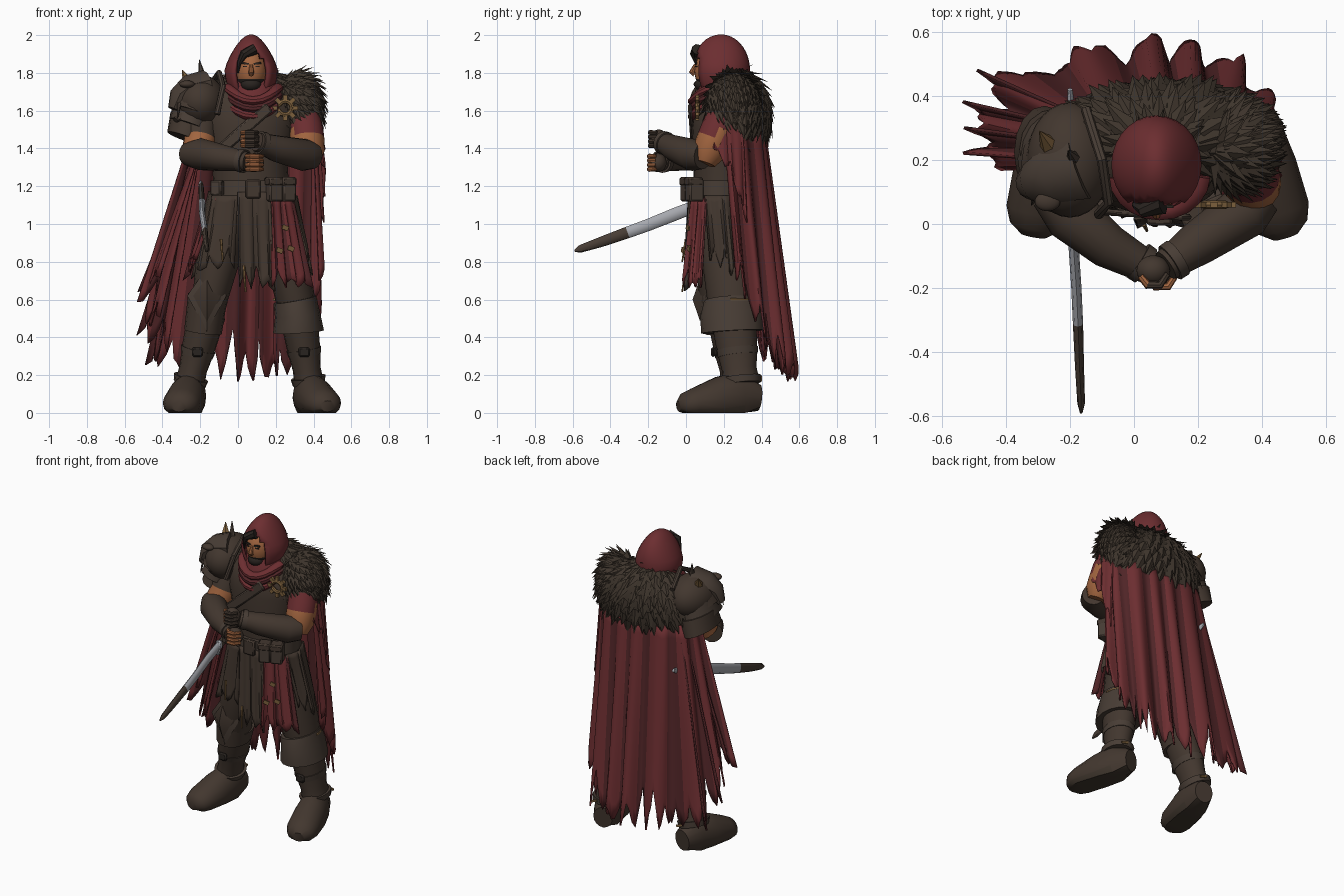
import bpy, bmesh, math, random
from mathutils import Vector as V

random.seed(4)
cube = bpy.data.objects.get("Cube")
if cube:
    bpy.data.objects.remove(cube, do_unlink=True)
built = []


def material(name, *rgb):
    m = bpy.data.materials.new(name)
    m.use_nodes = True
    m.diffuse_color = (*rgb, 1)
    shader = m.node_tree.nodes["Principled BSDF"]
    shader.inputs["Base Color"].default_value = (*rgb, 1)
    shader.inputs["Roughness"].default_value = .9
    return m


leather = material("dark leather", .055, .038, .028)
worn = material("worn leather", .064, .046, .035)
fur = material("brown fur", .048, .035, .025)
red = material("red cloth", .15, .027, .03)
shade = material("deep red cloth", .08, .018, .02)
skin = material("tan skin", .36, .13, .05)
hair = material("black hair", .022, .017, .014)
steel = material("grey steel", .38, .39, .42)
brass = material("aged brass", .2, .115, .045)


def make(name, verts, faces, *mats, rule=None):
    """Mesh object with consistent normals and a face colour rule."""
    bm = bmesh.new()
    vs = [bm.verts.new(v) for v in verts]
    for f in faces:
        bm.faces.new([vs[i] for i in f])
    bmesh.ops.recalc_face_normals(bm, faces=bm.faces)
    for f in bm.faces:
        f.material_index = int(rule(f.calc_center_median())) if rule else 0
    mesh = bpy.data.meshes.new(name)
    bm.to_mesh(mesh)
    bm.free()
    for m in mats:
        mesh.materials.append(m)
    ob = bpy.data.objects.new(name, mesh)
    bpy.context.collection.objects.link(ob)
    built.append(ob)
    return ob


def tube(name, path, *mats, n=16, rule=None):
    """Loft through (x, y, z, radius, depth radius) rings; never below ground."""
    pts = [V(p[:3]) for p in path]
    run = (pts[-1] - pts[0]).normalized()
    ref = V((1, 0, 0)) if abs(run.z) > .7 else V((0, 0, 1))
    verts, faces = [], []
    for i, p in enumerate(pts):
        along = (pts[min(i + 1, len(pts) - 1)] - pts[max(i - 1, 0)]).normalized()
        side = (ref - along * ref.dot(along)).normalized()
        other = along.cross(side)
        for k in range(n):
            a = math.tau * k / n
            q = p + side * math.cos(a) * path[i][3] + other * math.sin(a) * path[i][-1]
            verts.append((q.x, q.y, max(q.z, 0)))
    for i in range(len(pts) - 1):
        for k in range(n):
            j = (k + 1) % n
            faces.append((i * n + k, i * n + j, i * n + n + j, i * n + n + k))
    faces += [range(n), range(len(verts) - n, len(verts))]
    return make(name, verts, faces, *mats, rule=rule)


def ball(name, loc, size, *mats, rule=None, keep=None, taper=0):
    """Ellipsoid, optionally narrowed to the top and cut open by a rule on directions."""
    bm = bmesh.new()
    bmesh.ops.create_uvsphere(bm, u_segments=28, v_segments=18, radius=1)
    if keep:
        gone = [f for f in bm.faces if not keep(f.calc_center_median())]
        bmesh.ops.delete(bm, geom=gone, context='FACES')
    bm.verts.index_update()
    verts = []
    for v in bm.verts:
        v.co.x *= 1 - taper * max(v.co.z, 0)
        verts.append(V(loc) + V(a * b for a, b in zip(v.co, size)))
    faces = [[v.index for v in f.verts] for f in bm.faces]
    bm.free()
    return make(name, verts, faces, *mats, rule=rule)


def box(name, loc, size, mat, turn=(0, 0, 0), bevel=.008):
    x, y, z = (s / 2 for s in size)
    verts = [(a, b, c) for a in (-x, x) for b in (-y, y) for c in (-z, z)]
    faces = [(0, 1, 3, 2), (4, 5, 7, 6), (0, 1, 5, 4), (2, 3, 7, 6), (0, 2, 6, 4), (1, 3, 7, 5)]
    ob = make(name, verts, faces, mat)
    ob.location, ob.rotation_euler = loc, turn
    if bevel:
        ob.modifiers.new("Bevel", 'BEVEL').width = bevel


def thicken(ob, depth):
    mod = ob.modifiers.new("Thickness", 'SOLIDIFY')
    mod.thickness, mod.offset = depth, 0


def sample(pts, u):
    s = u * (len(pts) - 1)
    i = min(int(s), len(pts) - 2)
    return V(pts[i]).lerp(V(pts[i + 1]), s - i)


def cloth(name, top, hem, *mats, folds=4, amp=.02, jag=.2, cols=30, rows=10):
    """Folded, torn cloth hung between a top line and a hem line."""
    verts, faces, tone = [], [], []
    notch = (0, .3, .55, 1, .6, .2)
    for c in range(cols + 1):
        u = c / cols
        if c % 6 == 0:
            deep = random.uniform(.25, 1) * jag
        reach = 1 - deep * notch[c % 6] - random.uniform(0, .035)
        a, b = sample(top, u), sample(hem, u)
        out = V((a.x + b.x - .14, a.y + b.y - .36, 0)).normalized()
        wave = math.sin(u * folds * math.tau + 1.5 * math.sin(u * 13))
        for r in range(rows + 1):
            t = reach * r / rows
            verts.append(a.lerp(b, t) + out * wave * amp * (.3 + t))
        tone.append(wave < -.35)
    for c in range(cols):
        for r in range(rows):
            i = c * (rows + 1) + r
            faces.append((i, i + 1, i + rows + 2, i + rows + 1))
    ob = make(name, verts, faces, *mats)
    if len(mats) > 1:
        for i, p in enumerate(ob.data.polygons):
            p.material_index = int(tone[i // rows])
    thicken(ob, .01)


def tufts(name, loc, size, low):
    """Broad fur locks on an ellipsoid, all combed away from the neck."""
    verts, faces = [], []
    for row in range(11):
        lat = math.radians(80 - row * (80 - low) / 10)
        count = int(6 + 26 * math.cos(lat))
        for k in range(count):
            a = math.tau * (k + row % 2 / 2 + random.uniform(-.2, .2)) / count
            d = V((math.cos(a) * math.cos(lat), math.sin(a) * math.cos(lat), math.sin(lat)))
            p = V(loc) + V(x * s for x, s in zip(d, size))
            nrm = V(x / s for x, s in zip(d, size)).normalized()
            comb = p - V((.07, .2, 1.88))
            comb = (comb - nrm * comb.dot(nrm)).normalized()
            side = nrm.cross(comb)
            tip = p + (comb + nrm * .2) * random.uniform(.075, .12)
            i = len(verts)
            verts += [p - side * .034, p + nrm * .014 - comb * .02, p + side * .034, tip]
            faces += [(i, i + 1, i + 3), (i + 1, i + 2, i + 3), (i, i + 3, i + 2)]
    make(name, verts, faces, fur)


# Torso, belt and pouches
tube("torso", [(.06, .2, 1.05, .19, .15), (.07, .19, 1.2, .2, .15), (.06, .19, 1.35, .2, .15),
               (.06, .2, 1.5, .24, .17), (.06, .21, 1.64, .25, .16), (.07, .22, 1.75, .13, .1)], leather, n=24)
tube("belt", [(.08, .18, z, .225, .165) for z in (1.15, 1.23)], worn, n=24)
box("belt_buckle", (.08, .01, 1.185), (.08, .03, .1), leather)
for i, x in enumerate((.19, .26)):
    box(f"pouch_{i}", (x, .02 + i * .025, 1.18), (.075, .08, .12), worn, (0, 0, .4))
    box(f"pouch_flap_{i}", (x, .015 + i * .025, 1.225), (.08, .08, .045), leather, (0, 0, .4))
box("side_pouch", (-.11, .05, 1.19), (.06, .06, .08), worn, (0, 0, -.4))
box("chest_strap", (.03, .03, 1.5), (.06, .02, .36), worn, (.05, .85, 0))

# Legs and boots
tube("right_thigh", [(-.04, .2, 1.15, .12, .14), (-.1, .18, .85, .12, .13), (-.145, .18, .62, .095, .11),
                     (-.18, .23, .45, .09, .11)], leather)
tube("left_thigh", [(.17, .2, 1.15, .12, .15), (.25, .22, .85, .11, .14), (.3, .24, .62, .105, .13),
                    (.33, .26, .45, .09, .11)], leather)
for side, knee, ankle, toe in (("right", (-.165, .23), (-.255, .28), (-.3, .04)),
                               ("left", (.32, .25), (.375, .29), (.45, .04))):
    k, a, t = V((*knee, .52)), V((*ankle, .16)), V((*toe, .05))
    mid = k.lerp(a, .5)
    tube(side + "_boot_shaft", [(*k, .1, .12), (*mid, .088, .108), (*k.lerp(a, .8), .074, .092), (*a, .078, .1)], leather)
    for i, f in enumerate((.5, .92)):
        p, q = k.lerp(a, f), k.lerp(a, f + .1)
        tube(f"{side}_boot_strap_{i}", [(*p, .093, .113), (*q, .086, .106)], worn)
    box(side + "_boot_buckle", k.lerp(a, .55) + V((0, -.115, 0)), (.06, .02, .05), hair)
    box(side + "_boot_scuff", a + V((.03, .108, .02)), (.05, .008, .014), brass, (0, .3, 0), 0)
    ahead = (t - a) * V((1, 1, 0)).length / 1.414
    ahead.z = 0
    heel = a - ahead.normalized() * .1
    foot = [(heel.x, heel.y, .08, .07, .06), (a.x, a.y, .09, .13, .088), (*a.lerp(t, .45).xy, .07, .12, .1),
            (t.x, t.y, .05, .08, .1), (*(t + ahead * .2).xy, .04, .065, .08), (*(t + ahead * .32).xy, .035, .03, .04)]
    tube(side + "_foot", foot, leather, fur, rule=lambda c: c.z < .022)
tube("left_knee_cuff", [(.32, .245, .43, .135, .165), (.315, .24, .52, .12, .165), (.3, .235, .6, .115, .14)], worn)
tube("left_cuff_trim", [(.3 + .115 * math.cos(i * .4), .235 + .14 * math.sin(i * .4), .6, .008) for i in range(8)], brass, n=6)
tube("right_knee_cuff", [(-.185, .22, .43, .1, .12), (-.16, .2, .62, .105, .125)], leather)
for size, y, m in ((.13, .075, worn), (.09, .055, leather)):
    guard = [(0, -.02, 0), (-size * .8, .03, .02), (0, .02, size * 1.3), (size * .8, .03, .02), (0, .02, -size * 1.3)]
    ob = make("right_knee_guard", guard, [(0, 1, 2), (0, 2, 3), (0, 3, 4), (0, 4, 1), (1, 2, 3, 4)], m)
    ob.location = (-.165, y, .6)

# Arms: sleeves, bracers and crossed fists
for side, sleeve, upper, lower, fist in (
        ("left", red, [(.33, .23, 1.63, .09), (.36, .17, 1.5, .092), (.365, .15, 1.45, .092), (.37, .12, 1.38, .09), (.38, .1, 1.32, .055)],
         [(.395, .09, 1.36, .07), (.35, .04, 1.365, .085), (.2, -.06, 1.4, .07), (.1, -.13, 1.435, .05)], (.06, -.145, 1.45)),
        ("right", leather, [(-.2, .22, 1.63, .09), (-.2, .16, 1.5, .092), (-.2, .14, 1.45, .085), (-.22, .1, 1.38, .08)],
         [(-.27, .1, 1.37, .06), (-.2, .03, 1.37, .085), (-.08, -.07, 1.35, .07), (.05, -.14, 1.33, .05)], (.085, -.15, 1.325))):
    tube(side + "_upper_arm", upper, skin, sleeve, rule=lambda c: c.z > 1.49)
    tube(side + "_bracer", lower, leather)
    a, b = V(lower[1][:3]), V(lower[3][:3])
    tube(side + "_bracer_rim", [(*a.lerp(b, .85), .063), (*a.lerp(b, .95), .062)], worn)
    ball(side + "_palm", fist, (.052, .047, .05), leather)
    for i in range(4):
        x, y, z = fist[0], fist[1], fist[2] + .034 - i * .023
        tube(f"{side}_finger_{i}", [(x - .04, y - .018, z, .011), (x - .018, y - .045, z, .0135),
                                    (x + .022, y - .045, z, .0125), (x + .045, y - .01, z, .01)],
             skin, leather, n=8, rule=lambda c: side == "left" and c.x > x)

# Head, face and hood
ball("head", (.07, .15, 1.81), (.085, .105, .12), skin, hair, rule=lambda c: c.z < 1.765 or c.z > 1.895 or c.y > .14)
tube("nose", [(.07, .05, 1.845, .008), (.07, .03, 1.802, .015), (.07, .045, 1.79, .012)], skin, n=8)
ball("beard", (.07, .1, 1.738), (.055, .055, .04), hair)
for s in (-1, 1):
    box("brow", (.07 + s * .033, .055, 1.85), (.04, .009, .01), hair, (0, s * -.15, 0), 0)
    box("eye", (.07 + s * .033, .055, 1.834), (.022, .008, .007), hair, (0, 0, s * .2), 0)
tube("hair_lock", [(.09, .06, 1.925, .03), (.03, .045, 1.9, .024), (.005, .06, 1.85, .012), (.0, .07, 1.8, .004)], hair, n=8)
hood = ball("hood", (.07, .185, 1.815), (.132, .145, .18), red, taper=.36,
            keep=lambda d: not (d.y < -.3 and (d.x / .62) ** 2 + ((d.z + .18) / .82) ** 2 < 1))
thicken(hood, .018)
tube("hood_collar", [(.08, .2, 1.62, .16, .16), (.08, .19, 1.69, .15, .14), (.07, .2, 1.75, .125, .11)], red, n=20)
for i, z in enumerate((1.64, 1.68, 1.72)):
    dips = [math.sin(a * math.pi / 10) for a in range(11)]
    ring = [(.08 + .13 * math.cos(a * math.pi / 10), .15 - .11 * d, z - .07 * d * d, .025, .03) for a, d in enumerate(dips)]
    tube(f"scarf_fold_{i}", ring, shade if i == 1 else red, n=10)

# Fur mantle
for name, loc, size, low in (("mantle", (.1, .28, 1.57), (.33, .16, .23), -38),
                             ("left_shoulder", (.32, .25, 1.62), (.115, .13, .17), -35)):
    ball(name + "_base", loc, size, fur)
    tufts(name + "_fur", loc, size, low)

# Gear-shaped brass clasp
ring = [(.25 + .036 * math.cos(a * math.tau / 12), .06, 1.615 + .036 * math.sin(a * math.tau / 12), .013) for a in range(13)]
tube("clasp_ring", ring, brass, n=8)
for i in range(8):
    a = math.tau * i / 8
    box("clasp_tooth", (.25 + .055 * math.cos(a), .06, 1.615 + .055 * math.sin(a)), (.026, .018, .022), brass, (0, -a, 0), 0)

# Beast-head shoulder guard
ball("shoulder_guard", (-.2, .2, 1.65), (.135, .18, .14), leather)
for i in range(3):
    x, z = -.2 - i * .022, 1.66 - i * .068
    tube(f"guard_plate_{i}", [(x - .035, .18 + i * .02, z - .07, .125 - i * .012, .15), (x, .19 + i * .02, z + .03, .12, .13)],
         (leather, worn)[i % 2])
tube("beast_snout", [(-.17, .18, 1.74, .075, .11), (-.26, .15, 1.72, .07, .09), (-.315, .13, 1.68, .05, .065),
                     (-.345, .12, 1.61, .025, .04)], worn, n=10)
tube("beast_jaw", [(-.24, .14, 1.62, .04, .07), (-.33, .1, 1.55, .015, .03)], leather, n=8)
ball("beast_brow", (-.27, .07, 1.74), (.04, .03, .02), leather)
tube("guard_rim", [(-.11, .03, 1.58, .016), (-.08, .07, 1.73, .016), (-.1, .2, 1.8, .016), (-.15, .36, 1.73, .016)], worn, n=8)
for name, base, tip, r, m in (("beast_ear_outer", (-.26, .24, 1.74), (-.295, .29, 1.815), .035, brass),
                              ("beast_ear_inner", (-.185, .2, 1.75), (-.205, .23, 1.87), .028, worn),
                              ("fang_front", (-.31, .08, 1.64), (-.32, .06, 1.56), .012, worn),
                              ("fang_back", (-.31, .16, 1.64), (-.33, .18, 1.56), .012, worn)):
    tube(name, [(*base, r), (*tip, .002)], m, n=6)

# Long torn cape
cloth("cape", [(.4, .2, 1.52), (.41, .31, 1.5), (.3, .39, 1.5), (.1, .41, 1.5), (-.12, .39, 1.5), (-.22, .33, 1.5), (-.25, .2, 1.45)],
      [(.43, .27, .68), (.4, .43, .34), (.29, .52, .18), (.08, .57, .14), (-.2, .53, .2), (-.45, .44, .2), (-.52, .22, .56)],
      red, shade, folds=8, amp=.03, jag=.22, cols=120, rows=14)
for i, (y, x, z) in enumerate(((.17, -.5, .62), (.25, -.5, .4), (.35, -.46, .22))):
    cloth(f"cape_side_strip_{i}", [(-.2, .18 + i * .05, 1.4), (-.22, .26 + i * .05, 1.4)], [(x + .08, y, z + .08), (x - .03, y + .13, z)],
          red, shade, folds=1, amp=.012, jag=.2, cols=12)
cloth("left_sleeve_cloth", [(.42, .14, 1.56), (.43, .22, 1.56), (.42, .3, 1.56)],
      [(.45, .14, 1.4), (.46, .24, 1.25), (.45, .32, 1.0)], red, folds=2, amp=.008, jag=.3, cols=18)

# Tattered waist cloths
cloth("tabard", [(0, .02, 1.17), (.17, .02, 1.17)], [(.01, -.0, .66), (.19, -.0, .64)], leather, folds=2, amp=.012, jag=.25, cols=18)
cloth("left_red_panel", [(.17, .03, 1.14), (.29, .11, 1.14)], [(.18, -.01, .66), (.39, .08, .66)], red, shade, folds=2, amp=.015, jag=.25, cols=18)
cloth("right_red_panel", [(-.11, .08, 1.14), (-.16, .2, 1.14)], [(-.22, .12, .8), (-.28, .27, .7)], red, shade, folds=2, amp=.015, jag=.3, cols=18)
cloth("right_hide_skirt", [(0, .03, 1.15), (-.13, .09, 1.15), (-.14, .22, 1.15)],
      [(-.02, .03, .76), (-.2, .06, .74), (-.24, .24, .7)], leather, folds=4, amp=.012, jag=.45, cols=24)
cloth("left_hide_skirt", [(.28, .1, 1.15), (.31, .2, 1.15), (.25, .33, 1.15)],
      [(.36, .13, .8), (.39, .24, .72), (.32, .38, .66)], leather, folds=4, amp=.012, jag=.45, cols=24)

# Worn brass trims and patches on the waist cloths
for x, z, drop in ((.03, .78, .14), (-.09, .92, .12)):
    tube("cloth_trim", [(x, .0, z, .008), (x + .01, -.02, z - drop, .005)], brass, n=6)
for x, y, z in ((.28, .015, .87), (.22, -.015, .86), (.25, .01, .98)):
    box("brass_patch", (x, y, z), (.035, .009, .025), brass, (0, .4, .4), 0)

# Rusted sword hung at the hip, its grip wrapped
tube("sword", [(-.2, .42, 1.225, .012, .008), (-.195, .34, 1.195, .028, .014), (-.19, .08, 1.105, .032, .016),
               (-.19, -.05, 1.055, .034, .016), (-.18, -.2, .995, .032, .016), (-.175, -.31, .955, .031, .016),
               (-.17, -.45, .905, .027, .014), (-.165, -.56, .868, .02, .012),
               (-.165, -.59, .857, .006, .004)], steel, worn, n=8, rule=lambda c: c.y < -.31 or .1 < c.y < .35)
box("sword_guard", (-.19, .06, 1.09), (.035, .03, .09), steel, (-.35, 0, 0))

# Smooth rounded forms, keep creases sharp
bpy.ops.object.select_all(action='DESELECT')
for ob in built:
    ob.select_set(True)
bpy.context.view_layer.objects.active = built[0]
bpy.ops.object.shade_smooth_by_angle(angle=math.radians(40))
